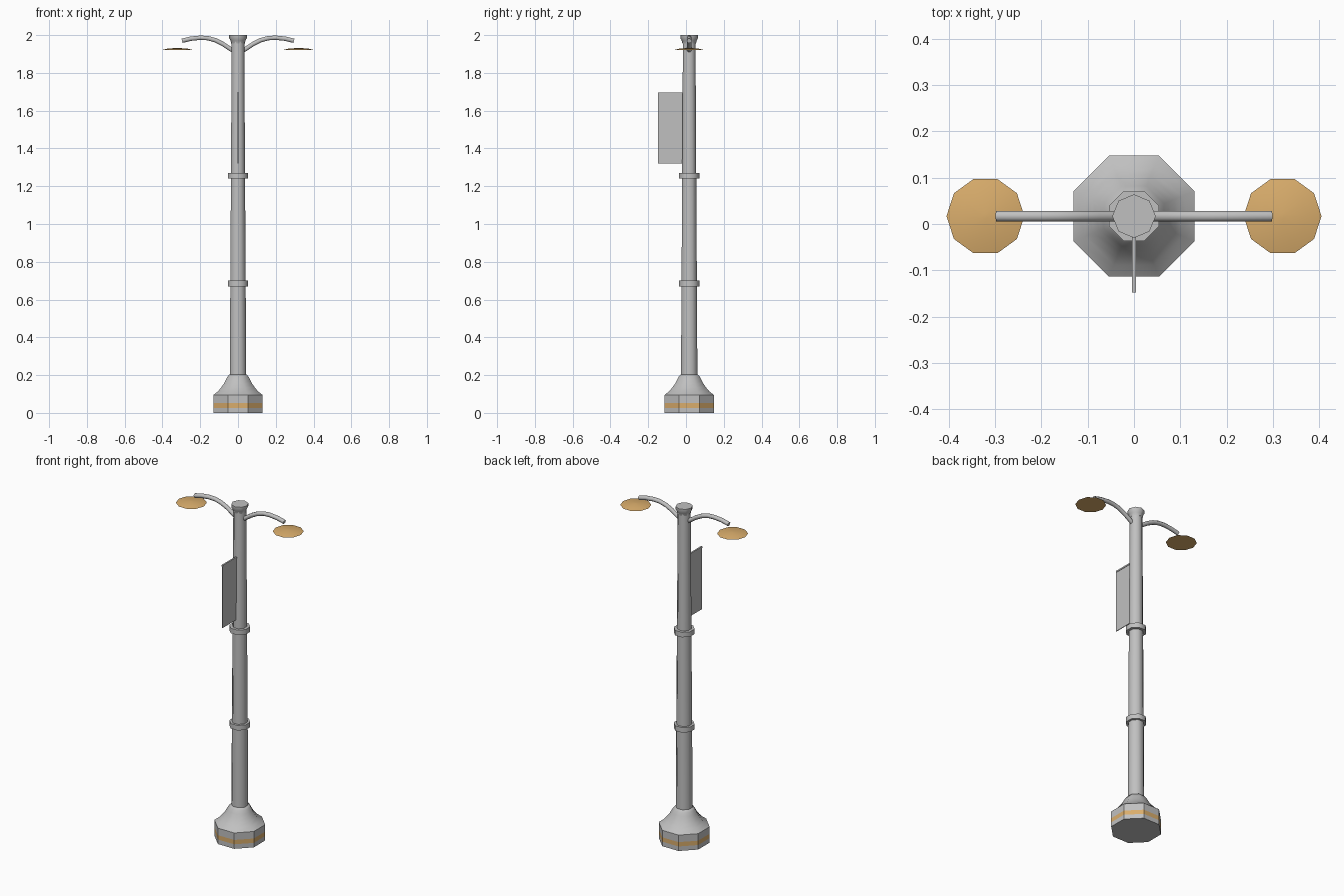
import bpy, bmesh, math
from mathutils import Vector

if "Cube" in bpy.data.objects:
    bpy.data.objects.remove(bpy.data.objects["Cube"])

CY = 0.017  # pole axis position in y


def material(name, rgb):
    m = bpy.data.materials.new(name)
    m.diffuse_color = (*rgb, 1)
    m.use_nodes = True
    m.node_tree.nodes["Principled BSDF"].inputs["Base Color"].default_value = m.diffuse_color
    return m


GREY = material("light grey metal", (0.53, 0.53, 0.53))
TAN = material("warm tan", (0.70, 0.42, 0.15))


def finish(name, bm, mats, angle):
    bmesh.ops.recalc_face_normals(bm, faces=bm.faces)
    me = bpy.data.meshes.new(name)
    bm.to_mesh(me)
    bm.free()
    ob = bpy.data.objects.new(name, me)
    bpy.context.collection.objects.link(ob)
    for m in mats:
        me.materials.append(m)
    bpy.ops.object.select_all(action='DESELECT')
    ob.select_set(True)
    bpy.context.view_layer.objects.active = ob
    if angle:
        bpy.ops.object.shade_smooth_by_angle(angle=math.radians(angle))
    return ob


def skin(bm, rings):
    """Bridge successive vertex rings and cap both ends."""
    n = len(rings[0])
    for a, b in zip(rings, rings[1:]):
        for i in range(n):
            j = (i + 1) % n
            bm.faces.new((a[i], a[j], b[j], b[i]))
    bm.faces.new(rings[0])
    bm.faces.new(rings[-1])


def lathe(name, profile, sides=8, turn=0.5, x=0, angle=0, mats=(GREY,)):
    """Stack of polygon rings from (radius, z) pairs."""
    bm = bmesh.new()
    rings = []
    for r, z in profile:
        angs = [2 * math.pi * (i + turn) / sides for i in range(sides)]
        rings.append([bm.verts.new((x + r * math.cos(a), CY + r * math.sin(a), z)) for a in angs])
    skin(bm, rings)
    return finish(name, bm, mats, angle)


# Octagonal foot with a painted band
foot = lathe("foot", [(0.141, z) for z in (0, 0.027, 0.053, 0.095)], mats=(GREY, TAN))
for p in foot.data.polygons:
    if 0.03 < p.center.z < 0.05 and abs(p.normal.z) < 0.5:
        p.material_index = 1

# Bell-shaped skirt above the foot
lathe("skirt", [(0.141, 0.095), (0.114, 0.115), (0.096, 0.135), (0.081, 0.155),
                (0.070, 0.175), (0.060, 0.192), (0.050, 0.203)], angle=50)

# Tapered pole, flared cap and collars
lathe("pole", [(0.047, 0.19), (0.036, 1.97)], angle=50)
lathe("cap", [(0.036, 1.955), (0.040, 1.972), (0.047, 1.984), (0.047, 2.0)], turn=0, angle=50)
for name, z in (("lower_collar", 0.67), ("upper_collar", 1.24)):
    lathe(name, [(0.058, z), (0.058, z + 0.03)], angle=50)

# Curved arms and shallow lamp shades on both sides
ARM = [(0.0, 1.905), (0.04, 1.926), (0.08, 1.953), (0.12, 1.973), (0.16, 1.984),
       (0.20, 1.986), (0.25, 1.981), (0.296, 1.970)]
for side, s in (("left", -1), ("right", 1)):
    bm = bmesh.new()
    rings = []
    for i, (x, z) in enumerate(ARM):
        (x0, z0), (x1, z1) = ARM[max(i - 1, 0)], ARM[min(i + 1, len(ARM) - 1)]
        up = Vector((-(z1 - z0), 0, x1 - x0)).normalized()
        ring = []
        for k in range(8):
            a = math.pi * (k + 0.5) / 4
            c = Vector((x, CY, z)) + 0.0125 * (math.cos(a) * up + math.sin(a) * Vector((0, 1, 0)))
            ring.append(bm.verts.new((s * c.x, c.y, c.z)))
        rings.append(ring)
    skin(bm, rings)
    finish(side + "_arm", bm, (GREY,), 50)
    lathe(side + "_lamp_shade", [(0.084, 1.921), (0.055, 1.928), (0.006, 1.932)],
          sides=10, turn=0, x=s * 0.3205, angle=30, mats=(TAN,))


def box(name, lo, hi):
    bm = bmesh.new()
    bmesh.ops.create_cube(bm, size=1)
    for v in bm.verts:
        v.co = [(a + b) / 2 + c * (b - a) for a, b, c in zip(lo, hi, v.co)]
    return finish(name, bm, (GREY,), 0)


# Hanging sign panel with its top rail
box("sign_panel", (-0.002, -0.148, 1.32), (0.002, -0.01, 1.69))
box("sign_rail", (-0.0045, -0.148, 1.687), (0.0045, -0.01, 1.696))
